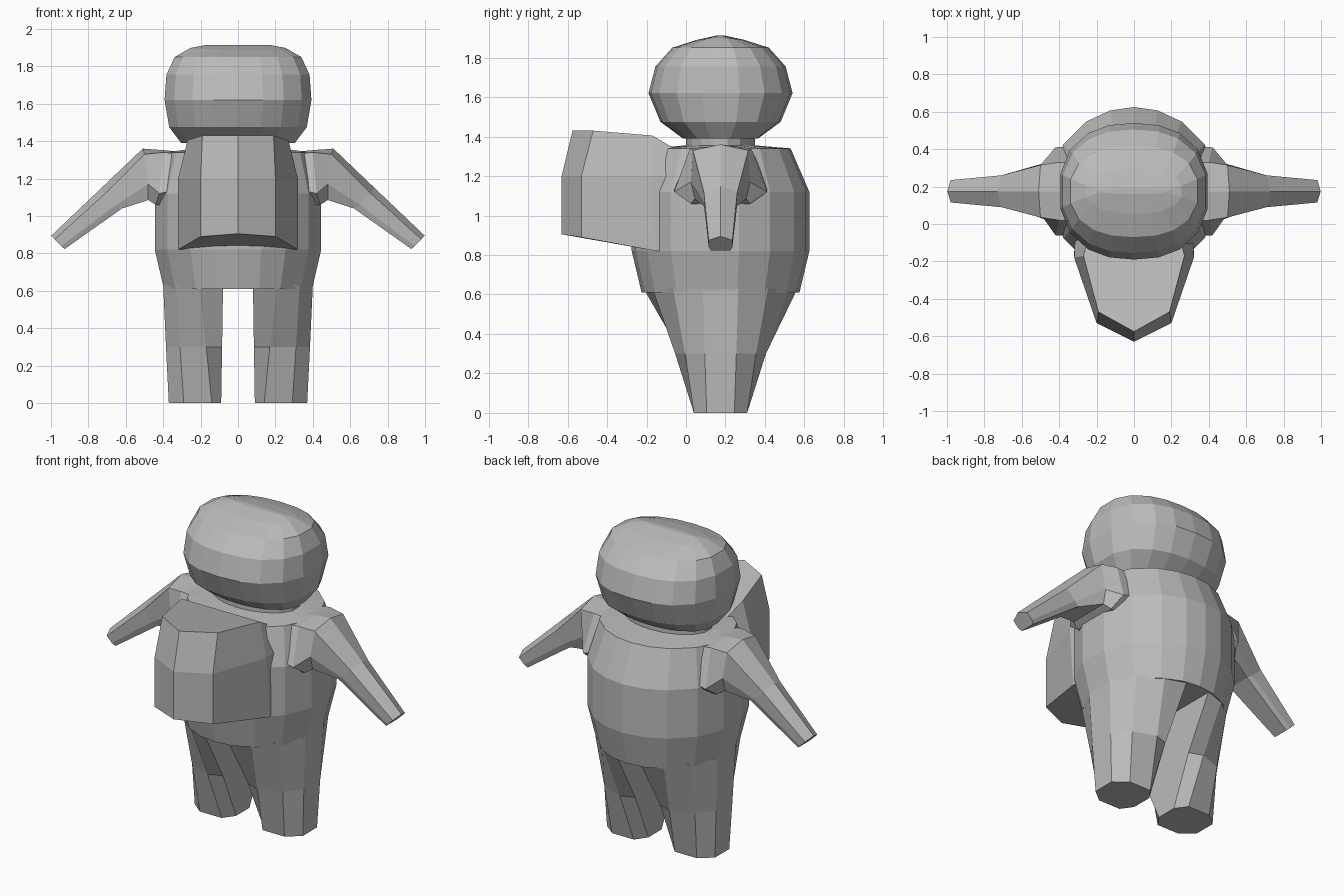
import bpy
import bmesh
from math import sin, cos, radians

old = bpy.data.objects.get("Cube")
if old:
    bpy.data.objects.remove(old)

CY = 0.175  # depth of the body axis

grey = bpy.data.materials.new("plain_grey")
grey.use_nodes = True
grey.diffuse_color = (0.5, 0.5, 0.5, 1)
grey.node_tree.nodes["Principled BSDF"].inputs["Base Color"].default_value = (0.5, 0.5, 0.5, 1)


def loft(name, rings):
    """Skin a list of equal-length point rings and cap both ends."""
    bm = bmesh.new()
    loops = [[bm.verts.new(p) for p in ring] for ring in rings]
    n = len(loops[0])
    for a, b in zip(loops, loops[1:]):
        for i in range(n):
            j = (i + 1) % n
            bm.faces.new((a[i], a[j], b[j], b[i]))
    bm.faces.new(loops[0][::-1])
    bm.faces.new(loops[-1])
    bmesh.ops.recalc_face_normals(bm, faces=bm.faces)
    mesh = bpy.data.meshes.new(name)
    bm.to_mesh(mesh)
    bm.free()
    mesh.materials.append(grey)
    obj = bpy.data.objects.new(name, mesh)
    bpy.context.collection.objects.link(obj)
    return obj


def oval(rx, ry, z, power=1.0, ridge=0.0):
    """Oval ring with a point front and back; ridge lifts its middle line."""
    quarter = [12, 34, 56, 74, 90]
    angles = quarter + [180 - a for a in quarter[-2::-1]]
    angles += [a + 180 for a in angles]
    angles = sorted(set(a % 360 for a in angles))
    ring = []
    for a in angles:
        c, s = cos(radians(a)), sin(radians(a))
        x = rx * abs(c) ** power * (1 if c > 0 else -1)
        y = ry * abs(s) ** power * (1 if s > 0 else -1)
        ring.append((x, CY + y, z + ridge * (1 - abs(s))))
    return ring


# Head: squashed rounded form with a short crest across the top
loft("head", [oval(rx, ry, z, 0.85, ridge) for rx, ry, z, ridge in (
    (0.31, 0.19, 1.39, 0), (0.375, 0.305, 1.475, 0), (0.4, 0.365, 1.62, 0),
    (0.39, 0.33, 1.755, 0), (0.345, 0.245, 1.85, 0),
    (0.26, 0.12, 1.89, 0.01), (0.18, 0.015, 1.913, 0))])

# Neck
loft("neck", [oval(0.28, 0.175, z) for z in (1.3, 1.42)])

# Torso
loft("torso", [oval(rx, ry, z) for rx, ry, z in (
    (0.405, 0.4, 0.61), (0.455, 0.45, 0.82), (0.455, 0.45, 1.12),
    (0.4, 0.355, 1.34), (0.28, 0.18, 1.355))])


def leg_ring(z, half):
    front = [(x, CY - d, z) for x, d in half]
    back = [(x, CY + d, z) for x, d in reversed(half)]
    return front + back


leg_rings = [
    leg_ring(0, [(0.09, 0.065), (0.14, 0.135), (0.29, 0.135), (0.37, 0.07)]),
    leg_ring(0.3, [(0.085, 0.2), (0.17, 0.23), (0.31, 0.18), (0.385, 0.08)]),
    leg_ring(0.63, [(0.08, 0.39), (0.21, 0.345), (0.33, 0.24), (0.4, 0.09)])]


def arm_ring(top, upper, middle, lower):
    """Seven-sided section: a crest point and three mirrored pairs (x, width, z)."""
    pairs = [upper, middle, lower]
    near = [(x, CY - w, z) for x, w, z in pairs]
    far = [(x, CY + w, z) for x, w, z in reversed(pairs)]
    return [(top[0], CY, top[1])] + near + far


arm_rings = [
    arm_ring((0.28, 1.34), (0.3, 0.155, 1.33), (0.3, 0.24, 1.15), (0.3, 0.15, 1.05)),
    arm_ring((0.4, 1.352), (0.4, 0.155, 1.34), (0.42, 0.235, 1.12), (0.44, 0.15, 1.06)),
    arm_ring((0.51, 1.36), (0.5, 0.14, 1.33), (0.48, 0.15, 1.17), (0.48, 0.13, 1.085)),
    arm_ring((0.73, 1.15), (0.71, 0.085, 1.12), (0.65, 0.085, 1.06), (0.62, 0.075, 1.04)),
    arm_ring((0.998, 0.895), (0.98, 0.06, 0.875), (0.945, 0.06, 0.84), (0.927, 0.05, 0.823))]

# Legs and arms, mirrored to both sides
for part, rings in (("leg", leg_rings), ("arm", arm_rings)):
    for side, s in (("left", 1), ("right", -1)):
        loft(f"{side}_{part}", [[(s * x, y, z) for x, y, z in r] for r in rings])


def pouch_ring(centre, half):
    """Mirrored ring running round the front point."""
    return ([(-x, y, z) for x, y, z in reversed(half)] + [centre] + half)


# Chest pouch: faceted box with sloped floor and bevelled top
loft("chest_pouch", [
    pouch_ring((0, -0.63, 0.905), [(0.2, -0.53, 0.89), (0.32, -0.15, 0.82), (0.3, 0.05, 0.82)]),
    pouch_ring((0, -0.63, 1.2), [(0.2, -0.53, 1.2), (0.32, -0.18, 1.2), (0.31, 0.05, 1.2)]),
    pouch_ring((0, -0.575, 1.43), [(0.19, -0.47, 1.43), (0.27, -0.17, 1.405), (0.24, -0.05, 1.335)])])
